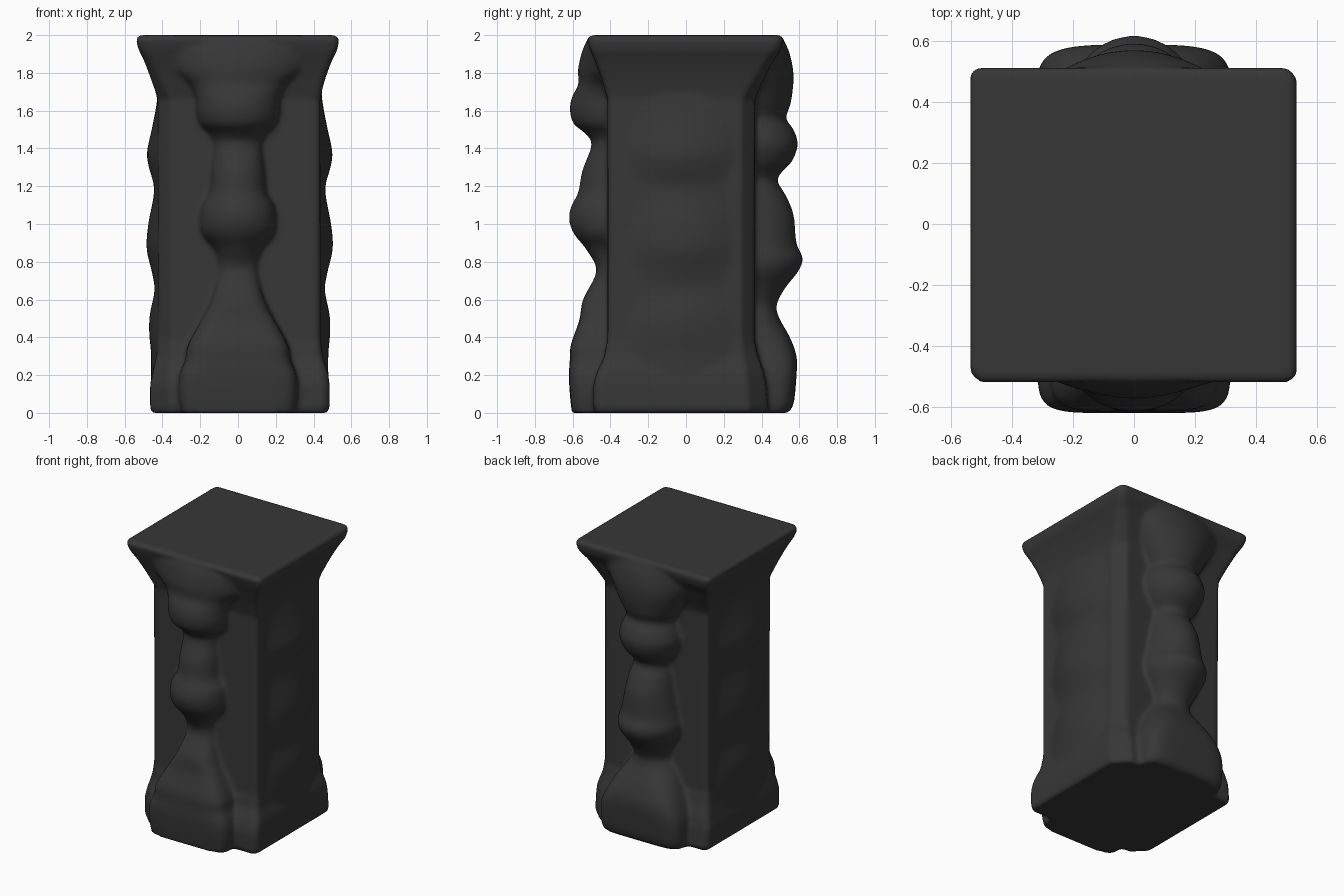
import bpy, bmesh, math

bm = bmesh.new()


def loft(rings):
    """Skin a closed solid through a stack of rings."""
    vs = [[bm.verts.new(p) for p in r] for r in rings]
    n = len(vs[0])
    for a, b in zip(vs, vs[1:]):
        for i in range(n):
            j = (i + 1) % n
            bm.faces.new((a[i], a[j], b[j], b[i]))
    bm.faces.new(vs[0][::-1])
    bm.faces.new(vs[-1])


def box_rings(rows):
    """Rows are z, x min, x max, y min, y max, worn corner, crisp corner."""
    rings = []
    for z, a, b, c, d, k, m in rows:
        rings.append([(a, c + k, z), (a + k, c, z), (b - m, c, z), (b, c + m, z),
                      (b, d - k, z), (b - k, d, z), (a + m, d, z), (a, d - m, z)])
    loft(rings)


def spline(rows, steps=6):
    """Smooth the profile rows with Catmull-Rom interpolation."""
    pts = [rows[0]] + rows + [rows[-1]]
    out = []
    for p0, p1, p2, p3 in zip(pts, pts[1:], pts[2:], pts[3:]):
        for k in range(steps):
            t = k / steps
            out.append([b + 0.5 * t * (c - a + t * (2*a - 5*b + 4*c - d + t * (3*(b - c) + d - a)))
                        for a, b, c, d in zip(p0, p1, p2, p3)])
    return out + [list(rows[-1])]


def relief(rows, wall, place, bell=False):
    """Half-round (or bell-faded) moulding; rows are z, half width, reach, squareness."""
    rings = []
    for z, w, reach, power in spline(rows):
        ring = [place(-w, wall - 0.05, z)]
        for k in range(25):
            a = math.pi * (1 - k / 24)
            c, s = math.cos(a), max(math.sin(a), 0)
            u = c * w if bell else math.copysign(abs(c) ** (2 / power), c) * w
            h = s ** 2.5 if bell else s ** (2 / power)
            ring.append(place(u, wall + (reach - wall) * h, z))
        ring.append(place(w, wall - 0.05, z))
        rings.append(ring)
    loft(rings)


# Square shaft with flared cap and stepped foot, two corners more worn
box_rings([(0, -.46, .475, -.48, .43, .1, .03), (.03, -.465, .485, -.49, .435, .1, .03),
           (.15, -.465, .485, -.49, .425, .1, .03), (.22, -.45, .475, -.47, .41, .09, .03),
           (.29, -.435, .45, -.435, .385, .08, .025), (.39, -.42, .437, -.415, .362, .07, .02),
           (1.66, -.425, .435, -.415, .365, .07, .02), (1.71, -.44, .445, -.43, .385, .06, .02),
           (1.78, -.465, .465, -.45, .42, .05, .02), (1.86, -.495, .495, -.48, .46, .04, .02),
           (1.92, -.525, .525, -.505, .5, .03, .02), (1.97, -.54, .535, -.52, .515, .03, .02),
           (2.0, -.53, .525, -.515, .51, .03, .02)])

# Front baluster
relief([(0, .3, .605, 6), (.1, .315, .615, 6), (.2, .31, .62, 6), (.28, .28, .615, 5),
        (.36, .265, .61, 5), (.49, .195, .565, 4), (.6, .14, .545, 3), (.75, .1, .475, 2),
        (.86, .12, .525, 2), (.95, .19, .595, 2), (1.03, .2, .62, 2), (1.1, .19, .605, 2),
        (1.17, .15, .57, 2), (1.28, .14, .55, 2), (1.42, .125, .5, 2), (1.48, .15, .535, 2),
        (1.53, .2, .595, 2), (1.6, .22, .615, 2), (1.67, .225, .605, 2), (1.74, .26, .57, 2),
        (1.82, .36, .572, 1.7), (1.92, .43, .548, 1.7), (1.98, .45, .52, 1.7)],
       .42, lambda u, d, z: (u, -d, z))

# Back baluster
relief([(0, .31, .54, 5), (.05, .32, .57, 5), (.2, .315, .585, 5), (.3, .28, .585, 4),
        (.4, .23, .55, 3), (.5, .17, .495, 2), (.57, .13, .48, 2), (.66, .16, .525, 2),
        (.75, .21, .595, 2), (.82, .22, .618, 2), (.9, .2, .585, 2), (1.05, .17, .57, 2),
        (1.15, .15, .53, 2), (1.24, .13, .485, 2), (1.33, .19, .56, 2), (1.42, .22, .592, 2),
        (1.5, .2, .57, 2), (1.56, .18, .53, 2), (1.64, .22, .555, 2), (1.78, .3, .57, 2),
        (1.9, .38, .55, 1.8), (1.98, .42, .515, 1.8)],
       .37, lambda u, d, z: (-u, d, z))

# Shallow worn mouldings on both sides
for side, shift in ((1, 0), (-1, -.018)):
    relief([(z, w, x + shift, 2) for z, w, x in (
        (.1, .34, .48), (.3, .34, .478), (.42, .32, .488), (.52, .3, .485), (.65, .26, .46),
        (.75, .27, .475), (.87, .3, .502), (1.0, .29, .493), (1.18, .26, .462),
        (1.3, .29, .49), (1.38, .31, .5), (1.5, .3, .475), (1.6, .28, .455), (1.68, .26, .443))],
        .43 + shift / 2, lambda u, d, z, s=side: (s * d, s * u - .025 * s * s, z), True)

bmesh.ops.recalc_face_normals(bm, faces=bm.faces[:])
mesh = bpy.data.meshes.new("pedestal")
bm.to_mesh(mesh)
bm.free()
pedestal = bpy.data.objects.new("pedestal", mesh)
bpy.context.collection.objects.link(pedestal)

# Fuse the parts into one softly worn cast surface
remesh = pedestal.modifiers.new("fuse", 'REMESH')
remesh.mode = 'VOXEL'
remesh.voxel_size = 0.014
remesh.use_smooth_shade = True
soften = pedestal.modifiers.new("soften", 'SMOOTH')
soften.factor = 0.5
soften.iterations = 8

# Dark stone
stone = bpy.data.materials.new("dark_stone")
stone.diffuse_color = (0.038, 0.038, 0.038, 1)
mesh.materials.append(stone)
